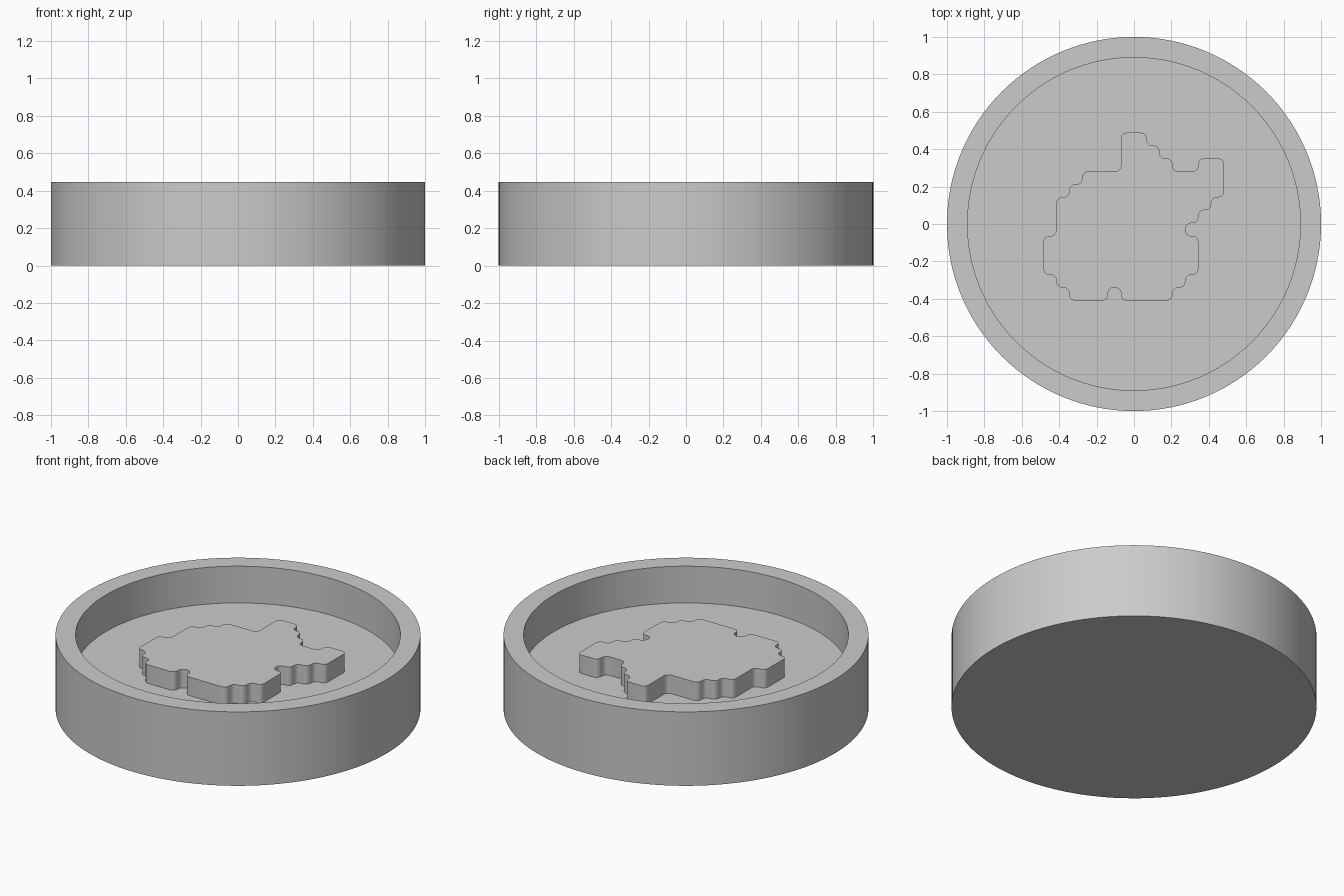
import bpy, bmesh, math
from mathutils import Vector

cube = bpy.data.objects.get("Cube")
if cube:
    bpy.data.objects.remove(cube, do_unlink=True)

HEIGHT, FLOOR, RELIEF_TOP = 0.447, 0.225, 0.337
OUTER, INNER, SEGMENTS = 1.0, 0.89, 128

grey = bpy.data.materials.new("plain grey")
grey.use_nodes = True
grey.diffuse_color = (0.6, 0.6, 0.6, 1)
grey.node_tree.nodes["Principled BSDF"].inputs["Base Color"].default_value = grey.diffuse_color


def finish(bm, name):
    """Turn a bmesh into a smooth-shaded object with sharp edges kept."""
    bmesh.ops.recalc_face_normals(bm, faces=bm.faces)
    mesh = bpy.data.meshes.new(name)
    bm.to_mesh(mesh)
    bm.free()
    mesh.materials.append(grey)
    obj = bpy.data.objects.new(name, mesh)
    bpy.context.collection.objects.link(obj)
    bpy.ops.object.select_all(action='DESELECT')
    obj.select_set(True)
    bpy.context.view_layer.objects.active = obj
    bpy.ops.object.shade_smooth_by_angle(angle=math.radians(30))
    return obj


# Round dish: stacked rings joined by walls, capped at the bottom and the floor
bm = bmesh.new()
rings = []
for radius, z in [(OUTER, 0), (OUTER, HEIGHT), (INNER, HEIGHT), (INNER, FLOOR)]:
    angles = [math.tau * i / SEGMENTS for i in range(SEGMENTS)]
    rings.append([bm.verts.new((radius * math.cos(a), radius * math.sin(a), z)) for a in angles])
for low, high in zip(rings, rings[1:]):
    for i in range(SEGMENTS):
        j = (i + 1) % SEGMENTS
        bm.faces.new((low[i], low[j], high[j], high[i]))
bm.faces.new(rings[0])
bm.faces.new(rings[-1])
finish(bm, "round_dish")

# Raised stepped relief: outline walked over square cells, clockwise from upper left
CELL, ORIGIN = 0.069, Vector((-0.484, -0.409))
STEPS = {"R": Vector((1, 0)), "L": Vector((-1, 0)), "U": Vector((0, 1)), "D": Vector((0, -1))}
WALK = ("RR" "DRDRDRR" "URR" "DDDLDLDLDR" "DDDLDLDLLLL"
        "ULDLLL" "ULULUUU" "RUUURURURRRUUU")

corners = []
point = Vector((6, 13))
for here, after in zip(WALK, WALK[1:] + WALK[0]):
    point = point + STEPS[here]
    if here != after:
        corners.append((point, STEPS[here], STEPS[after]))

# Round every corner with a short arc
ROUND, ARC = 0.45, 6
outline = []
for corner, before, after in corners:
    centre = corner - before * ROUND + after * ROUND
    for i in range(ARC + 1):
        a = math.pi / 2 * i / ARC
        p = centre + (before * math.sin(a) - after * math.cos(a)) * ROUND
        outline.append(ORIGIN + p * CELL)

bm = bmesh.new()
bottom = [bm.verts.new((p.x, p.y, FLOOR)) for p in outline]
top = [bm.verts.new((p.x, p.y, RELIEF_TOP)) for p in outline]
for i in range(len(outline)):
    j = (i + 1) % len(outline)
    bm.faces.new((bottom[i], bottom[j], top[j], top[i]))
bm.faces.new(top)
relief = finish(bm, "raised_relief")
